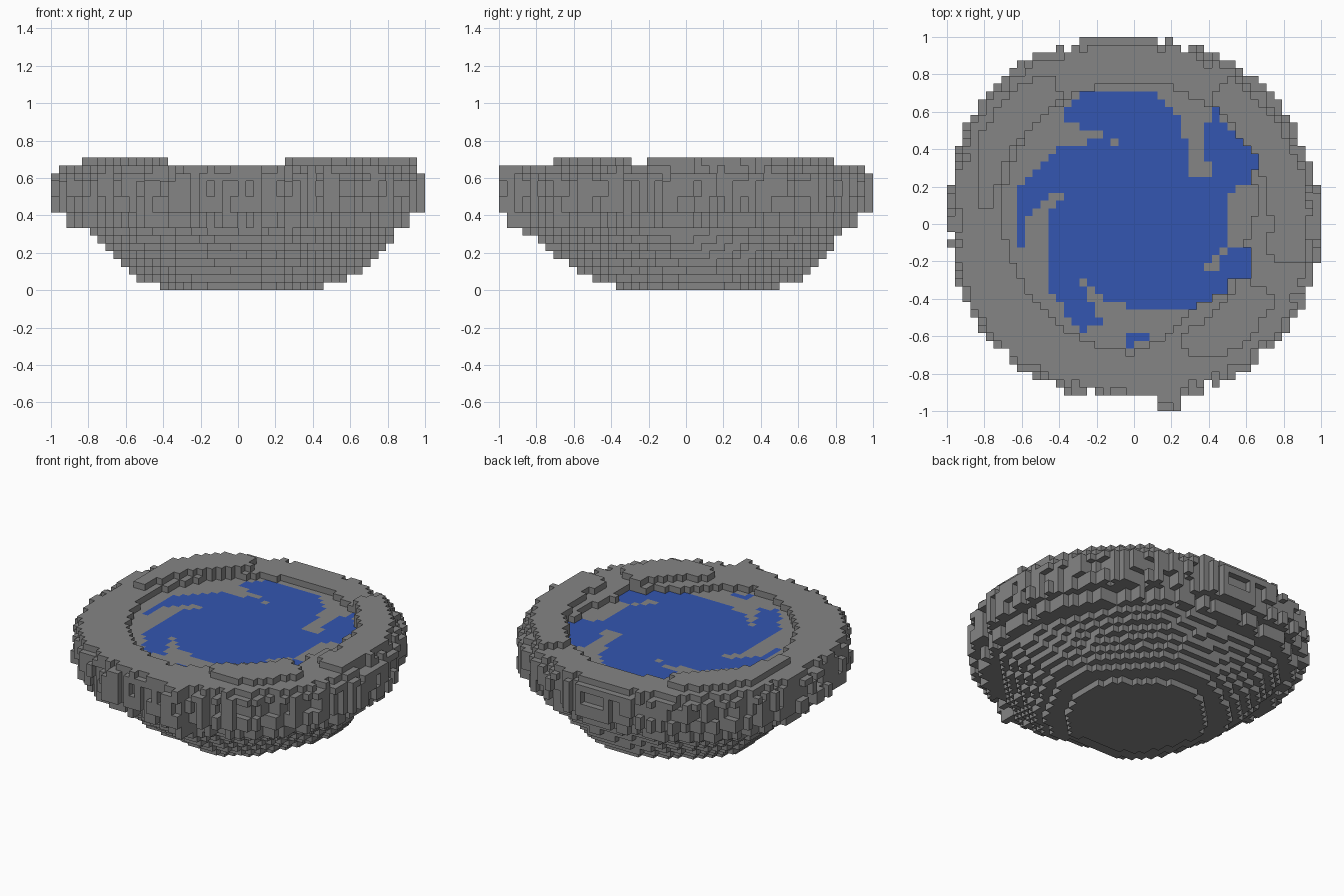
import bpy, bmesh, math, random
from mathutils import Vector

random.seed(7)
HALF = 24                 # blocks from the centre to the side
SIZE = 1 / HALF           # block edge length
FOOT_LAYERS = 8           # smooth layers of the tapering foot
FLOOR_LAYER = 14          # layer holding the pool and its shore
RIM_LAYER = 15            # the raised banks stand on this layer

cube = bpy.data.objects.get("Cube")
if cube:
    bpy.data.objects.remove(cube, do_unlink=True)


def make_material(name, rgb):
    mat = bpy.data.materials.new(name)
    mat.use_nodes = True
    colour = (*rgb, 1)
    mat.diffuse_color = colour
    mat.node_tree.nodes["Principled BSDF"].inputs["Base Color"].default_value = colour
    return mat


stone = make_material("grey stone", (.235, .235, .235))
blue = make_material("blue water", (.033, .092, .44))


def polar(table, angle):
    """Interpolate radii spaced evenly around the circle."""
    place = (angle % 360) / 360 * len(table)
    i = int(place)
    a, b = table[i % len(table)], table[(i + 1) % len(table)]
    return a + (b - a) * (place - i)


def inside(x, y, poly):
    hit = False
    for (ax, ay), (bx, by) in zip(poly, poly[1:] + poly[:1]):
        if (ay > y) != (by > y) and x < ax + (y - ay) * (bx - ax) / (by - ay):
            hit = not hit
    return hit


# Radii of the bowl and of the sunken shore, at each eighth of a turn
OUTLINE = [1, 1.01, 1, 1.06, .99, 1, .93, 1]
SHORE = [.64, .74, .77, .75, .7, .66, .69, .5]

# Raised banks on the rim: start and end angle, inner and outer radius
BANKS = [(119, 173, .76, .95), (-14, 58, .73, .94), (292, 333, .64, .86)]

# Pool shapes in block units
main_pool = [(-5, 17), (2, 17), (6, 14), (7, 9), (8, 6), (15, 6), (12, 3),
             (12, -2), (10, -6), (13, -8), (7, -11), (2, -11), (-3, -10),
             (-6, -7), (-11, -8), (-11, 1), (-9, 4), (-14, 6), (-9, 10),
             (-2, 11), (-9, 13), (-8, 16)]
north_east_arm = [(9, 11), (10, 15), (11, 15), (11, 13), (16, 9), (15, 5), (10, 6)]
east_arm = [(10, -7), (15, -7), (15, -3), (12, -3)]
south_arm = [(-7, -7), (-11, -8), (-7, -14), (-4, -13)]
west_arm = [(-15, 4), (-15, -3), (-14, -3), (-14, 0), (-9, 5), (-14, 6)]
small_pond = [(-1, -14), (2, -14), (2, -15), (-1, -16)]
POOLS = [main_pool, north_east_arm, east_arm, south_arm, west_arm, small_pond]

# Single stone blocks that break the water
STONES = {(7, 6), (-10, 3), (-3, 10), (9, -6), (10, -5)}


def is_wet(i, j):
    return (i, j) not in STONES and any(inside(i + .5, j + .5, p) for p in POOLS)


def on_bank(x, y, angle, radius):
    if not (-.83 < x and -.71 < y < .79):
        return False
    return any((angle - a) % 360 < b - a and r0 < radius < r1 for a, b, r0, r1 in BANKS)


def rough_edge(layer):
    """Random inset of a block on the weathered belt of the wall."""
    steps = 2 if layer < FLOOR_LAYER else 1
    return max(0, random.randint(-1, steps)) * SIZE * .7


def layer_width(layer):
    """Width of a layer relative to the outline."""
    if layer < FOOT_LAYERS:
        return min(.42 + .13 * layer, .53 + .042 * layer)
    if layer == RIM_LAYER:
        return .965
    return .93 if layer < 10 else 1


def in_foot(x, y, angle, layer, outline):
    """The foot is lumpy and sits slightly off centre."""
    shift = .03 * (1 - layer / FOOT_LAYERS)
    lump = 1 + .04 * math.sin(math.radians(angle * 5 + layer * 20))
    return math.hypot(x - shift, y - 2 * shift) < layer_width(layer) * lump * (1 + outline) / 2


# Sort the blocks into rock and water
rock, water = set(), set()
for i in range(-HALF, HALF):
    for j in range(-HALF, HALF):
        x, y = (i + .5) * SIZE, (j + .5) * SIZE
        angle, radius = math.degrees(math.atan2(y, x)), math.hypot(x, y)
        outline = polar(OUTLINE, angle)
        if .12 < x < .25 and y < 0:      # spur on the front wall
            outline = 1.05
        wet = is_wet(i, j)
        sunk = wet or radius < polar(SHORE, angle)
        inset = 0
        for k in range(RIM_LAYER + 1):
            if k < FOOT_LAYERS:
                filled = in_foot(x, y, angle, k, outline)
            else:
                if k % 2 == 0:
                    inset = rough_edge(k)
                filled = radius < layer_width(k) * outline - inset
            if filled and not (sunk and k > FLOOR_LAYER):
                (water if wet and k == FLOOR_LAYER else rock).add((i, j, k))
        if (i, j, RIM_LAYER) in rock and on_bank(x, y, angle, radius):
            rock.add((i, j, RIM_LAYER + 1))


def build_blocks(name, cells, solid, mat):
    """Make a mesh from the exposed sides of a set of blocks."""
    bm = bmesh.new()
    verts = {}

    def vert(point):
        key = tuple(round(c) for c in point)
        if key not in verts:
            verts[key] = bm.verts.new(Vector(key) * SIZE)
        return verts[key]

    for cell in sorted(cells):
        for axis in range(3):
            u, v = Vector(), Vector()
            u[(axis + 1) % 3] = v[(axis + 2) % 3] = 1
            for step in (-1, 1):
                side = list(cell)
                side[axis] += step
                if tuple(side) in solid:
                    continue
                start = Vector(cell)
                start[axis] += step > 0
                corners = [start, start + u, start + u + v, start + v]
                if step < 0:
                    corners.reverse()
                bm.faces.new([vert(p) for p in corners])
    mesh = bpy.data.meshes.new(name)
    bm.to_mesh(mesh)
    bm.free()
    mesh.materials.append(mat)
    bpy.context.collection.objects.link(bpy.data.objects.new(name, mesh))


solid = rock | water
build_blocks("rock_bowl", rock, solid, stone)
build_blocks("pool_water", water, solid, blue)
